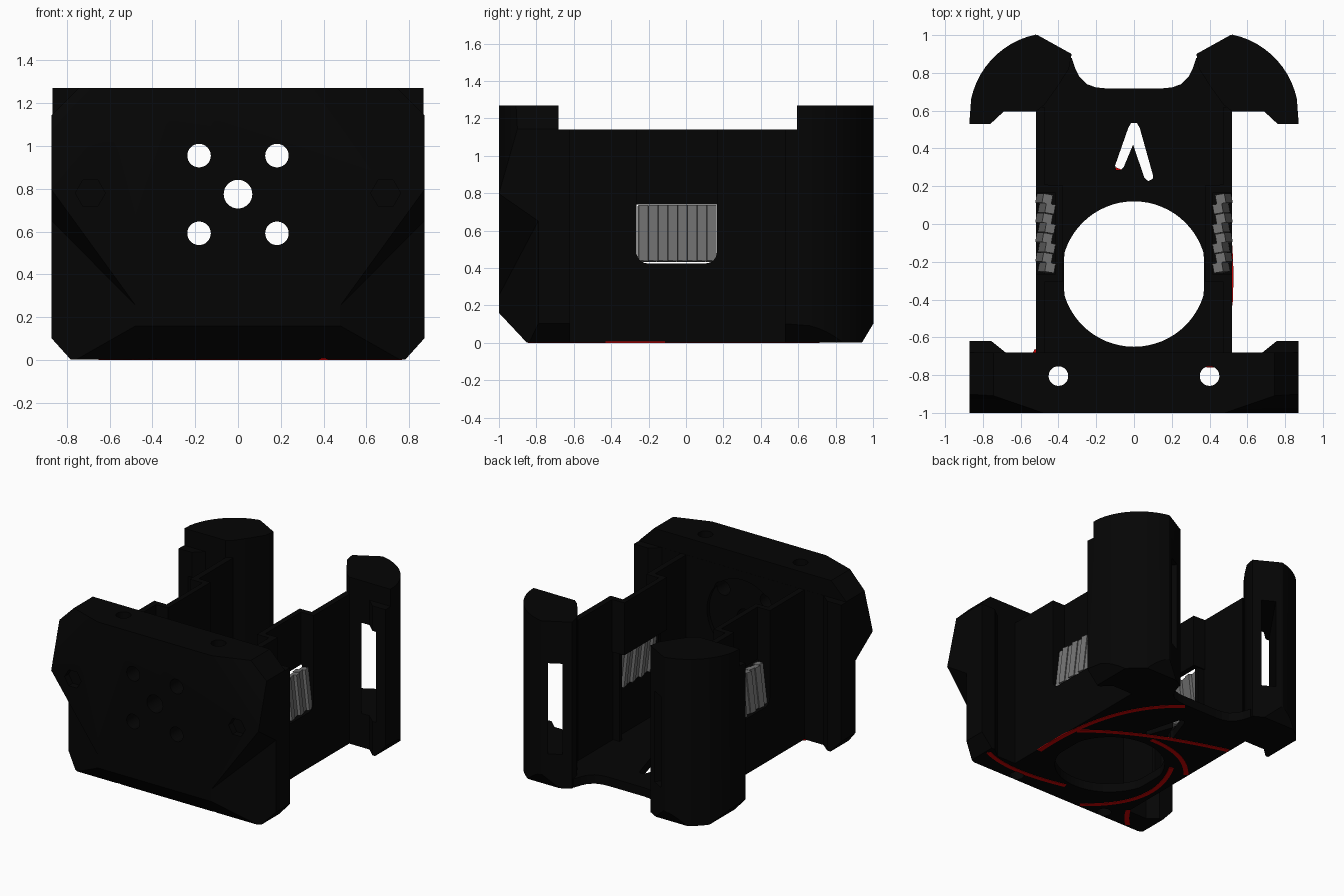
import bpy, bmesh, math
from mathutils import Vector, Matrix

if "Cube" in bpy.data.objects:
    bpy.data.objects.remove(bpy.data.objects["Cube"])


def material(name, rgb):
    m = bpy.data.materials.new(name)
    m.diffuse_color = (*rgb, 1)
    m.use_nodes = True
    m.node_tree.nodes["Principled BSDF"].inputs["Base Color"].default_value = m.diffuse_color
    return m


BLACK = material("black plastic", (0.0015, 0.0015, 0.0015))
GRAY = material("gray louver", (0.17, 0.17, 0.17))
RED = material("red inlay", (0.6, 0.001, 0.001))


def finish(bm, name, mat=BLACK):
    bmesh.ops.recalc_face_normals(bm, faces=bm.faces[:])
    me = bpy.data.meshes.new(name)
    bm.to_mesh(me)
    bm.free()
    me.materials.append(mat)
    ob = bpy.data.objects.new(name, me)
    bpy.context.collection.objects.link(ob)
    return ob


def prism(pts, lo, hi, axis="z"):
    """Extrude a 2D outline along one axis."""
    place = {"z": lambda a, b, c: (a, b, c), "x": lambda a, b, c: (c, a, b),
             "y": lambda a, b, c: (a, c, b)}[axis]
    bm = bmesh.new()
    low = [bm.verts.new(place(a, b, lo)) for a, b in pts]
    top = [bm.verts.new(place(a, b, hi)) for a, b in pts]
    bm.faces.new(low)
    bm.faces.new(top)
    for i in range(len(pts)):
        j = (i + 1) % len(pts)
        bm.faces.new((low[i], low[j], top[j], top[i]))
    bmesh.ops.recalc_face_normals(bm, faces=bm.faces[:])
    return bm


def rect(x0, x1, y0, y1):
    return [(x0, y0), (x1, y0), (x1, y1), (x0, y1)]


def disc(cx, cy, r, n=32):
    return [(cx + r * math.cos(i * math.tau / n), cy + r * math.sin(i * math.tau / n)) for i in range(n)]


def slice_off(bm, point, normal):
    """Remove everything on the normal side of a plane and cap the cut."""
    r = bmesh.ops.bisect_plane(bm, geom=bm.verts[:] + bm.edges[:] + bm.faces[:], dist=1e-5,
                               plane_co=point, plane_no=normal, clear_outer=True)
    bmesh.ops.edgenet_fill(bm, edges=[e for e in r["geom_cut"] if isinstance(e, bmesh.types.BMEdge)])


def cut(ob, bm):
    cutter = finish(bm, "cutter")
    cutter.hide_render = True
    mod = ob.modifiers.new("cut", "BOOLEAN")
    mod.operation, mod.solver, mod.object = "DIFFERENCE", "EXACT", cutter
    bpy.context.view_layer.objects.active = ob
    bpy.ops.object.modifier_apply(modifier=mod.name)
    bpy.data.objects.remove(cutter)


def smooth(ob):
    bpy.ops.object.select_all(action="DESELECT")
    ob.select_set(True)
    bpy.context.view_layer.objects.active = ob
    bpy.ops.object.shade_smooth_by_angle(angle=math.radians(25))


def mirrored(bm, s):
    if s < 0:
        bmesh.ops.scale(bm, vec=(-1, 1, 1), verts=bm.verts[:])
    return bm


BASE = 0.003
SIDES = (("right", 1), ("left", -1))

# Front plate: thick block with faceted corners
half = [(0.872, -1), (0.872, -0.62), (0.755, -0.62), (0.68, -0.68)]
bm = prism(half + [(-x, y) for x, y in reversed(half)], BASE, 1.27)
slice_off(bm, (0, -0.85, 0), (0, -0.16, -0.15))
for _, s in SIDES:
    slice_off(bm, (0.745 * s, 0, 1.27), (s, 0, 1))
    slice_off(bm, (0.78 * s, 0, 0), (0.1 * s, 0, -0.09))
    a, b, c = (Vector(p) for p in ((0.48, -1, 1.27), (0.87, -1, 0.8), (0.87, -0.9, 1.15)))
    n = (b - a).cross(c - a)
    if n.y > 0:
        n = -n
    slice_off(bm, (a.x * s, a.y, a.z), (n.x * s, n.y, n.z))
plate = finish(bm, "front_plate")
cut(plate, prism(rect(-1, 1, -0.681, -0.5), 1.14, 1.4))
for _, s in SIDES:
    # Undercut lower corner
    bm = bmesh.new()
    for p in ((0.44, -1.02, 0.216), (0.9, -1.02, 0.85), (0.9, -0.775, 0.68),
              (0.44, -1.02, -0.1), (0.9, -1.02, -0.1), (0.9, -0.775, -0.1)):
        bm.verts.new(p)
    bmesh.ops.convex_hull(bm, input=bm.verts[:])
    cut(plate, mirrored(bm, s))
    # Vertical screw holes, face holes and hex pockets
    cut(plate, prism(disc(0.4 * s, -0.805, 0.052), -0.1, 1.4))
    for z in (0.955, 0.592):
        cut(plate, prism(disc(0.182 * s, z, 0.055), -1.1, -0.5, "y"))
    cut(plate, prism(disc(0.69 * s, 0.78, 0.07, 6), -1.1, -0.95, "y"))
cut(plate, prism(disc(0, 0.775, 0.067), -1.1, -0.5, "y"))
cut(plate, prism(disc(0, 0.775, 0.3, 48), -0.71, -0.5, "y"))
smooth(plate)

# Floor with the large opening and an angled vent
rear = [(0.52, -0.7), (0.52, 0.62), (0.4, 0.85), (0.33, 0.88), (0.31, 0.82), (0.29, 0.78),
        (0.25, 0.74), (0.2, 0.723), (0.15, 0.718)]
floor = finish(prism(rear + [(-x, y) for x, y in reversed(rear)], BASE, 0.07), "floor")
opening = [(max(-0.37, min(0.37, x)), y) for x, y in disc(0, -0.265, 0.385, 64)]
cut(floor, prism(opening, -0.1, 0.2))
vent = [(-0.03, 0.51), (-0.1, 0.31), (-0.095, 0.285), (-0.07, 0.285), (-0.055, 0.3), (-0.005, 0.42),
        (0.055, 0.245), (0.075, 0.227), (0.1, 0.24), (0.1, 0.26), (0.03, 0.51), (0.015, 0.535), (-0.015, 0.535)]
cut(floor, prism(vent, -0.1, 0.2))

# Rounded lower window corners
corner = [(0.06 * math.cos(math.radians(t)), 0.06 * math.sin(math.radians(t))) for t in range(180, 271, 15)]
window = ([(-0.265, 0.75)] + [(-0.205 + a, 0.485 + b) for a, b in corner]
          + [(0.105 - a, 0.485 + b) for a, b in reversed(corner)] + [(0.165, 0.75)])

for side, s in SIDES:
    # Side wall with a U-shaped notch
    outline = ([(-0.7, BASE), (0.62, BASE), (0.62, 1.14), (0.165, 1.14)] + window[::-1]
               + [(-0.265, 1.14), (-0.7, 1.14)])
    finish(mirrored(prism(outline, 0.475, 0.52, "x"), s), side + "_side_wall")
    # Recessed wall above the louver, joined by two steps
    step = [(0.52, -0.31), (0.52, -0.265), (0.415, -0.265), (0.415, 0.165), (0.52, 0.165),
            (0.52, 0.21), (0.375, 0.205), (0.375, -0.305)]
    finish(mirrored(prism(step, 0.74, 1.14), s), side + "_recessed_wall")
    for y0, part in ((-0.3, "front"), (0.168, "rear")):
        finish(mirrored(prism(rect(0.42, 0.5, y0, y0 + 0.03), 0.05, 0.74), s),
               f"{side}_{part}_window_jamb")

    # Louver slats, leaning inward
    bm = bmesh.new()
    count = 8
    for i in range(count):
        y = -0.231 + i * 0.364 / (count - 1)
        lean = Matrix.Rotation(-0.12, 4, "Y") @ Matrix.Rotation(math.radians(10), 4, "Z")
        m = Matrix.Translation((0.462 + 0.014 * (i % 2), y, 0.585)) @ lean @ Matrix.Diagonal((0.05, 0.05, 0.3, 1))
        bmesh.ops.create_cube(bm, size=1, matrix=m)
    finish(mirrored(bm, s), side + "_louver", GRAY)

    # Rear post: rounded outer shell with a lower front lip
    arc = [(0.43 + 0.442 * math.cos(math.radians(t)), 0.57 + 0.442 * math.sin(math.radians(t)))
           for t in range(12, 79, 6)]
    outline = ([(0.76, 0.53), (0.872, 0.53)] + arc
               + [(0.51, 1), (0.33, 0.9), (0.345, 0.82), (0.41, 0.72), (0.475, 0.63), (0.52, 0.595), (0.69, 0.595)])
    bm = prism(outline, BASE, 1.27)
    slice_off(bm, (0.78, 0, 0), (0.1, 0, -0.09))
    slice_off(bm, (0, 0.94, 0), (0, 0.1, -0.06))
    post = finish(mirrored(bm, s), side + "_rear_post")
    cut(post, prism(rect(-1, 1, 0.4, 0.594), 1.14, 1.4))
    # Tall slot through the post and a screw hole in its top
    bm = prism(rect(-0.05, 0.05, -0.4, 0.4), 0.26, 0.95)
    bm.transform(Matrix.Translation((0.555, 0.78, 0)) @ Matrix.Rotation(math.radians(35), 4, "Z"))
    cut(post, mirrored(bm, s))
    cut(post, prism(disc(0.61 * s, 0.84, 0.05, 24), 1.12, 1.25))
    smooth(post)

# Curved inlays on the underside: start, control and end point of each arm
arms = [((0.505, -0.43), (0.55, 0.38), (0.12, 0.7)),
        ((0.48, -0.05), (0.14, 0.24), (-0.51, 0.42)),
        ((0.05, -0.69), (0.5, -0.8), (0.76, -0.68)),
        ((-0.36, -0.02), (-0.63, -0.5), (-0.2, -0.83)),
        ((0.0, 0.19), (-0.32, 0.2), (-0.5, -0.03)),
        ((-0.51, -0.67), (-0.56, -0.76), (-0.64, -0.83))]
bm = bmesh.new()
for p0, p1, p2 in (map(Vector, a) for a in arms):
    previous = None
    for i in range(25):
        t = i / 24
        p = p0 * (1 - t) ** 2 + p1 * 2 * t * (1 - t) + p2 * t * t
        d = ((p1 - p0) * (1 - t) + (p2 - p1) * t).normalized() * 0.017
        pair = [bm.verts.new((p.x + k * d.y, p.y - k * d.x, 0)) for k in (1, -1)]
        if previous:
            bm.faces.new((previous[0], pair[0], pair[1], previous[1]))
        previous = pair
ext = bmesh.ops.extrude_face_region(bm, geom=bm.faces[:])
bmesh.ops.translate(bm, vec=(0, 0, 0.006), verts=[g for g in ext["geom"] if isinstance(g, bmesh.types.BMVert)])
finish(bm, "curved_inlays", RED)
